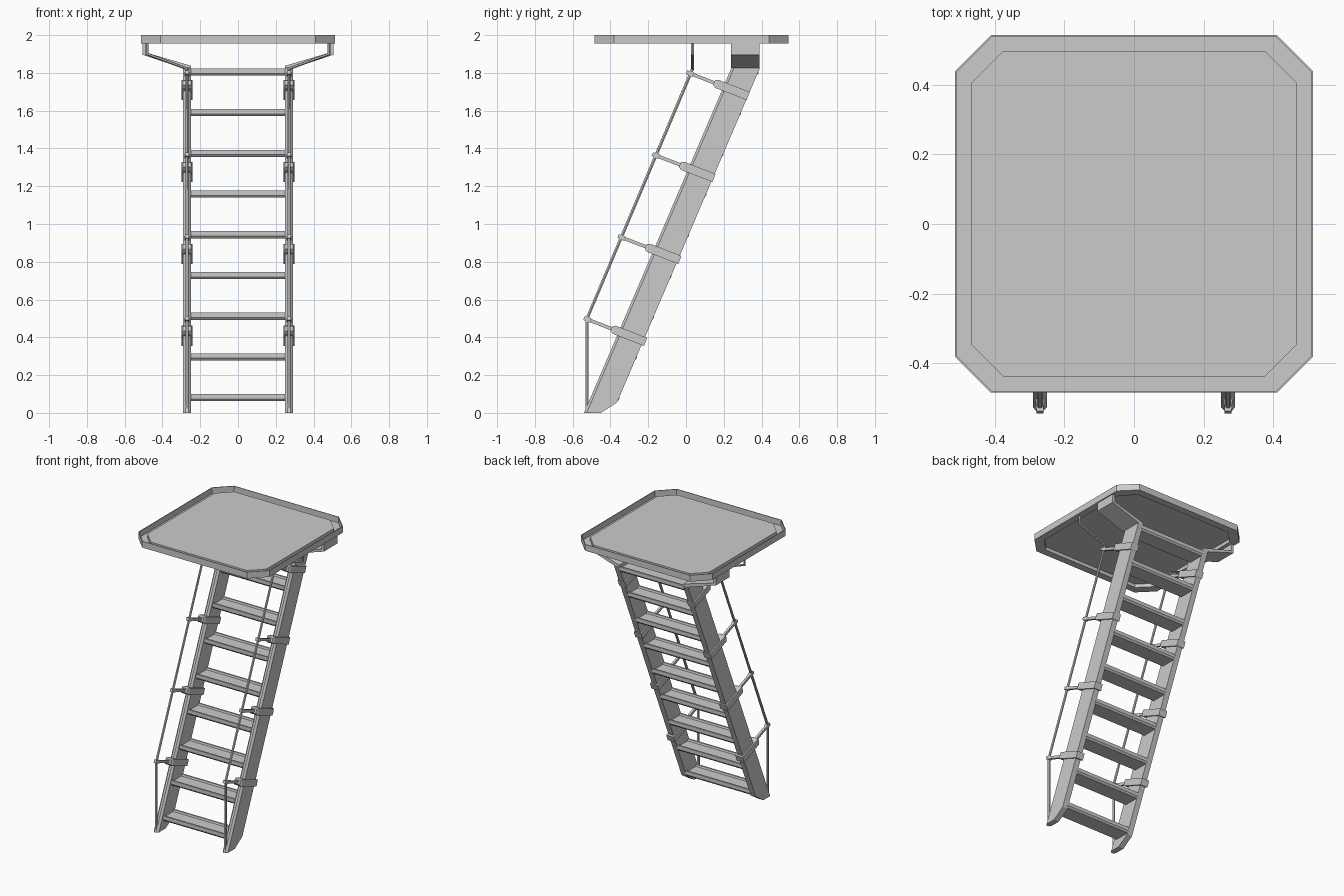
import bpy, bmesh
from mathutils import Vector

if "Cube" in bpy.data.objects:
    bpy.data.objects.remove(bpy.data.objects["Cube"])

SLOPE = 0.427          # ladder lean: y per unit z
YC = 0.029             # hatch centre


def make(name, verts, faces, mirror=False):
    me = bpy.data.meshes.new(name)
    me.from_pydata([tuple(v) for v in verts], [], faces)
    bm = bmesh.new()
    bm.from_mesh(me)
    bmesh.ops.recalc_face_normals(bm, faces=bm.faces)
    bm.to_mesh(me)
    bm.free()
    ob = bpy.data.objects.new(name, me)
    bpy.context.collection.objects.link(ob)
    if mirror:
        ob.modifiers.new("Mirror", "MIRROR").use_mirror_merge = False
    return ob


def loft(name, rings, caps=True, mirror=False):
    n = len(rings[0])
    verts = [v for r in rings for v in r]
    faces = [(i * n + j, i * n + (j + 1) % n, (i + 1) * n + (j + 1) % n, (i + 1) * n + j)
             for i in range(len(rings) - 1) for j in range(n)]
    if caps:
        faces += [tuple(range(n)), tuple(range(len(verts) - n, len(verts)))]
    return make(name, verts, faces, mirror)


def extrude_x(name, profile, x0, x1, mirror=False):
    return loft(name, [[(x, y, z) for y, z in profile] for x in (x0, x1)], mirror=mirror)


def tube(name, pts, r):
    # square-section bar swept along a polyline
    cu = bpy.data.curves.new(name, "CURVE")
    cu.dimensions = "3D"
    cu.bevel_depth = r
    cu.bevel_resolution = 1
    cu.use_fill_caps = True
    sp = cu.splines.new("POLY")
    sp.points.add(len(pts) - 1)
    for p, c in zip(sp.points, pts):
        p.co = (*c, 1)
    ob = bpy.data.objects.new(name, cu)
    bpy.context.collection.objects.link(ob)
    me = bpy.data.meshes.new_from_object(ob.evaluated_get(bpy.context.evaluated_depsgraph_get()))
    bpy.data.objects.remove(ob)
    ob = bpy.data.objects.new(name, me)
    bpy.context.collection.objects.link(ob)
    for p in me.polygons:
        p.use_smooth = False
    ob.modifiers.new("Mirror", "MIRROR").use_mirror_merge = False


def octagon(h, c, z):
    p = [(h, c - h), (h, h - c), (h - c, h), (c - h, h), (-h, h - c), (-h, c - h), (c - h, -h), (h - c, -h)]
    return [(x, y + YC, z) for x, y in p]


# hatch: thin rim, low gutter, raised panel
T, B, P = 2.0, 1.955, 1.985
loft("hatch_panel", [octagon(0.462, 0.09, P - 0.006), octagon(0.462, 0.09, P)])
rim = [octagon(0.508, 0.10, T), octagon(0.513, 0.103, T), octagon(0.513, 0.103, B),
       octagon(0.462, 0.09, B), octagon(0.462, 0.09, P), octagon(0.466, 0.09, P),
       octagon(0.466, 0.09, B + 0.004), octagon(0.508, 0.10, B + 0.004), octagon(0.508, 0.10, T)]
loft("hatch_rim", rim, caps=False)

# side stringers with chamfered front edge
def stringer_ring(x, inset):
    prof = [(-0.54 + inset, 0), (-0.45, 0), (-0.365, 0.055), (0.391, 1.825), (0.24 + inset, 1.825)]
    return [(x, y, z) for y, z in prof]

loft("side_stringer", [stringer_ring(x, i) for x, i in
     ((0.25, 0.014), (0.263, 0), (0.277, 0), (0.29, 0.014))], mirror=True)

# treads: shallow trays with bevelled undersides
for i in range(9):
    z = 0.1 + i * 0.2155
    f, b = -0.54 + SLOPE * z + 0.016, -0.54 + SLOPE * z + 0.145
    prof = [(f, z), (f, z - 0.026), (f + 0.01, z - 0.038), (b - 0.01, z - 0.038), (b, z - 0.026), (b, z),
            (b - 0.012, z), (b - 0.016, z - 0.012), (f + 0.016, z - 0.012), (f + 0.012, z)]
    extrude_x(f"tread_{i + 1}", prof, -0.255, 0.255)

# cranked bracket carrying the hatch from each stringer
path = [(0.25, 1.825), (0.29, 1.825), (0.506, 1.896), (0.506, 1.956), (0.488, 1.956), (0.488, 1.908), (0.25, 1.838)]
loft("hatch_bracket", [[(x, y, z) for x, z in path] for y in (0.237, 0.39)], mirror=True)

# handrail: upright, sloping run, cranked top
tube("handrail", [(0.27, -0.525, 0.02), (0.27, -0.525, 0.497), (0.27, 0.035, 1.822),
                  (0.482, 0.035, 1.9), (0.482, 0.035, 1.96)], 0.009)

# clamps and arms joining handrail to stringer
along = Vector((0, 0.93, -0.36)).normalized()
up = Vector((0, 0.36, 0.93)).normalized()
side = Vector((1, 0, 0))
for i in range(4):
    rail = Vector((0.27, -0.527 + 0.181 * i, 0.497 + 0.434 * i))

    def ring(d, w, h):
        return [rail + along * d + side * w * a + up * h * b for a, b in ((-1, -1), (1, -1), (1, 1), (-1, 1))]

    loft(f"clamp_{i + 1}", [ring(0.142, 0.022, 0.014), ring(0.158, 0.029, 0.023), ring(0.336, 0.029, 0.023)], mirror=True)
    loft(f"clamp_arm_{i + 1}", [ring(-0.014, 0.01, 0.01), ring(0.018, 0.012, 0.013),
                                ring(0.03, 0.008, 0.009), ring(0.15, 0.008, 0.009)], mirror=True)
